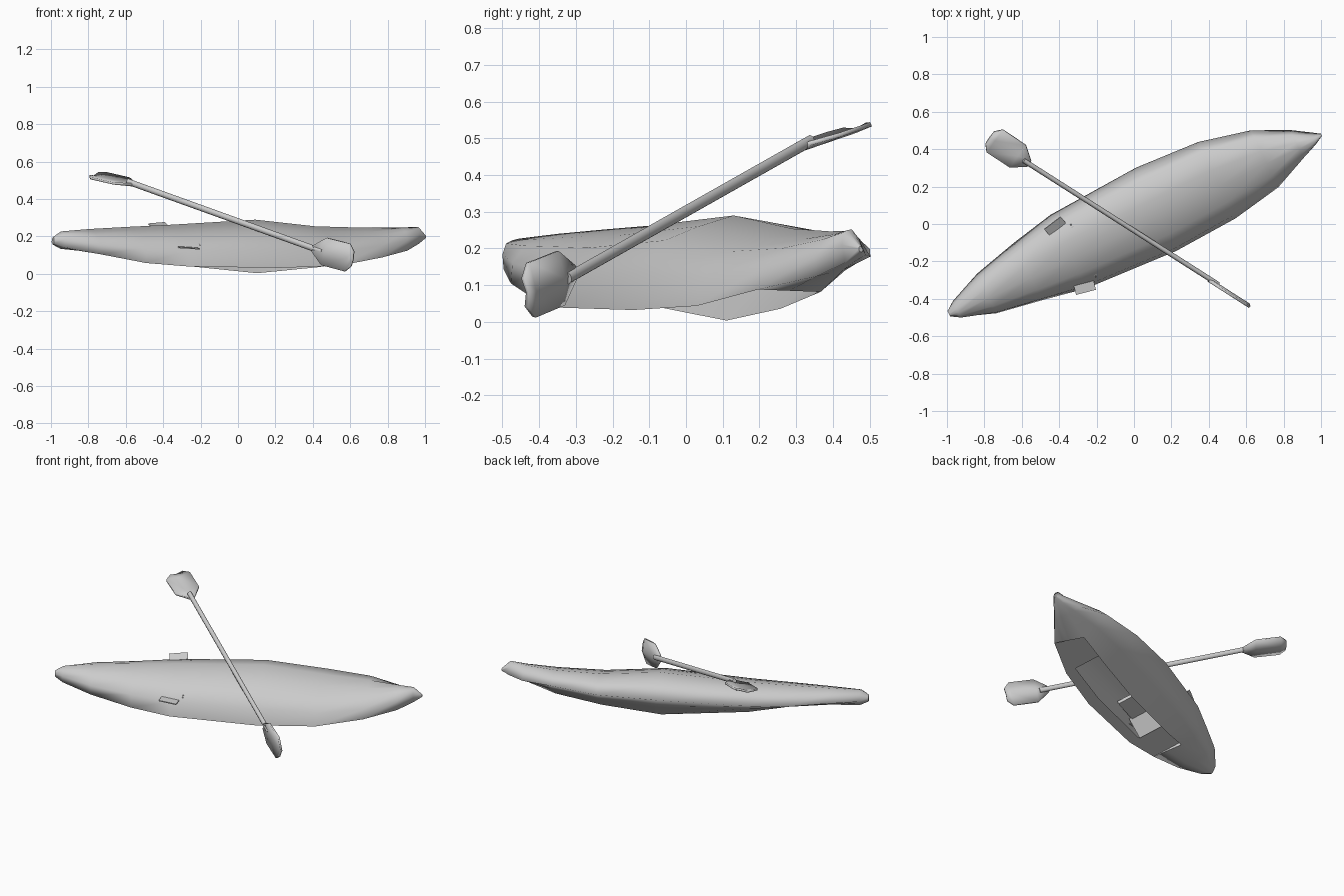
import bpy, bmesh
from mathutils import Vector, Matrix

if "Cube" in bpy.data.objects:
    bpy.data.objects.remove(bpy.data.objects["Cube"])

grey = bpy.data.materials.new("plain grey")
grey.use_nodes = True
grey.diffuse_color = (0.6, 0.6, 0.6, 1)
grey.node_tree.nodes["Principled BSDF"].inputs["Base Color"].default_value = (0.6, 0.6, 0.6, 1)


def make(name, bm, matrix):
    mesh = bpy.data.meshes.new(name)
    bm.to_mesh(mesh)
    bm.free()
    mesh.materials.append(grey)
    obj = bpy.data.objects.new(name, mesh)
    obj.matrix_world = matrix
    bpy.context.collection.objects.link(obj)
    return obj


def frame(x, y, z, origin):
    m = Matrix((x, y, z)).transposed().to_4x4()
    m.translation = origin
    return m


# The overturned boat has its own axes: along, across and towards the keel
along = Vector((0.9, 0.436, 0)).normalized()
side = Vector((-along.y, along.x, 0))
up = Vector((0, 0, 1))
across = (side * 0.95 + up * 0.31).normalized()
keelward = along.cross(across)
boat = frame(along, across, keelward, side * 0.02 + up * 0.11)

# Hull stations: position, half width, gunwale, keel and deck ridge heights
stations = [
    (-1.10, .015, .06, .09, .05),
    (-1.05, .05, .05, .118, .025),
    (-.87, .124, .035, .122, .015),
    (-.62, .18, .004, .128, -.015),
    (-.38, .23, 0, .132, -.062),
    (.14, .26, .003, .158, -.112),
    (.5, .239, .008, .122, -.078),
    (.78, .178, .035, .122, -.03),
    (.97, .086, .043, .135, .035),
    (1.06, .033, .065, .147, .06),
    (1.11, .006, .088, .1, .084),
]
first, last = 3, 7
bm = bmesh.new()
rings = []
for u, half, gun, keel, deck in stations:
    right = [(.42 * half, gun + (keel - gun) * .97), (.82 * half, gun + (keel - gun) * .6),
             (half, gun), (.5 * half, (gun + deck) / 2)]
    ring = [(0, keel)] + right + [(0, deck)] + [(-w, n) for w, n in reversed(right)]
    rings.append([bm.verts.new((u, w, n)) for w, n in ring])
count = len(rings[0])
for i, (a, b) in enumerate(zip(rings, rings[1:])):
    for j in range(count):
        k = (j + 1) % count
        # one half of the raised deck is open amidships
        if j in (5, 6) and first <= i < last:
            continue
        bm.faces.new((a[j], b[j], b[k], a[k])).smooth = True
bm.faces.new(rings[0])
bm.faces.new(rings[-1])
bmesh.ops.recalc_face_normals(bm, faces=bm.faces)
make("hull", bm, boat)

# Flat inner deck with the cockpit hole, closed at both ends up to the ridge
bm = bmesh.new()
rows = [[bm.verts.new((u, s * half, gun)) for s in (-1, -.74, .74, 1)]
        for u, half, gun, keel, deck in stations[first:last + 1]]
for i, (a, b) in enumerate(zip(rows, rows[1:])):
    for j in range(3):
        if j == 1 and i in (1, 2):
            continue
        bm.faces.new((a[j], a[j + 1], b[j + 1], b[j]))
for row, station in ((rows[0], stations[first]), (rows[-1], stations[last])):
    ridge = bm.verts.new((station[0], 0, station[4]))
    bm.faces.new(row + [ridge])
make("cockpit_deck", bm, boat)


def block(name, size, matrix):
    bm = bmesh.new()
    bmesh.ops.create_cube(bm, size=1)
    bmesh.ops.scale(bm, vec=size, verts=bm.verts)
    return make(name, bm, matrix)


# Seat with reclined back inside the cockpit, and the two side tabs
block("seat", (.2, .3, .02), boat @ Matrix.Translation((-.21, 0, .095)))
block("seat_back", (.13, .33, .012), boat @ Matrix.Translation((-.345, 0, .048))
      @ Matrix.Rotation(-.84, 4, 'Y'))
for name, s in (("left_tab", 1), ("right_tab", -1)):
    block(name, (.11, .05, .006), boat @ Matrix.Translation((-.385, s * .193, .093))
          @ Matrix.Rotation(s * .21, 4, 'Z') @ Matrix.Rotation(s * .22, 4, 'X'))

# Paddle shaft, slightly flattened
shaft_dir = Vector((1, -.637, -.36)).normalized()
flat = Vector((.537, .843, 0)).normalized()
rise = shaft_dir.cross(flat)


def on_shaft(x):
    return Vector((x, -.036 - .637 * x, .281 - .36 * x))


start, end = on_shaft(-.59), on_shaft(.45)
bm = bmesh.new()
bmesh.ops.create_cone(bm, cap_ends=True, segments=8, radius1=.0165, radius2=.0165,
                      depth=(end - start).length)
bmesh.ops.scale(bm, vec=(.8, 1, 1), verts=bm.verts)
for f in bm.faces:
    f.smooth = len(f.verts) == 4
make("paddle_shaft", bm, frame(flat, rise, shaft_dir, (start + end) / 2))


# Paddle blades, feathered a quarter turn to each other
def blade(name, origin, direction, normal):
    normal = normal.normalized()
    direction = (direction - normal * direction.dot(normal)).normalized()
    outline = [(0, .018), (.075, .075), (.225, .076), (.258, .04)]
    bm = bmesh.new()
    grid = [[bm.verts.new((t, w * s, 0 if s else -.01)) for s in (-1, 0, 1)]
            for t, w in outline]
    for a, b in zip(grid, grid[1:]):
        for j in range(2):
            bm.faces.new((a[j], b[j], b[j + 1], a[j + 1])).smooth = True
    obj = make(name, bm, frame(direction, normal.cross(direction), normal, origin))
    solid = obj.modifiers.new("thickness", 'SOLIDIFY')
    solid.thickness = .012
    solid.offset = 0


blade("upper_blade", on_shaft(-.56), -shaft_dir, Vector((.05, -.25, .95)))
blade("lower_blade", on_shaft(.405) - flat * .012, shaft_dir + up * .08, -flat)
